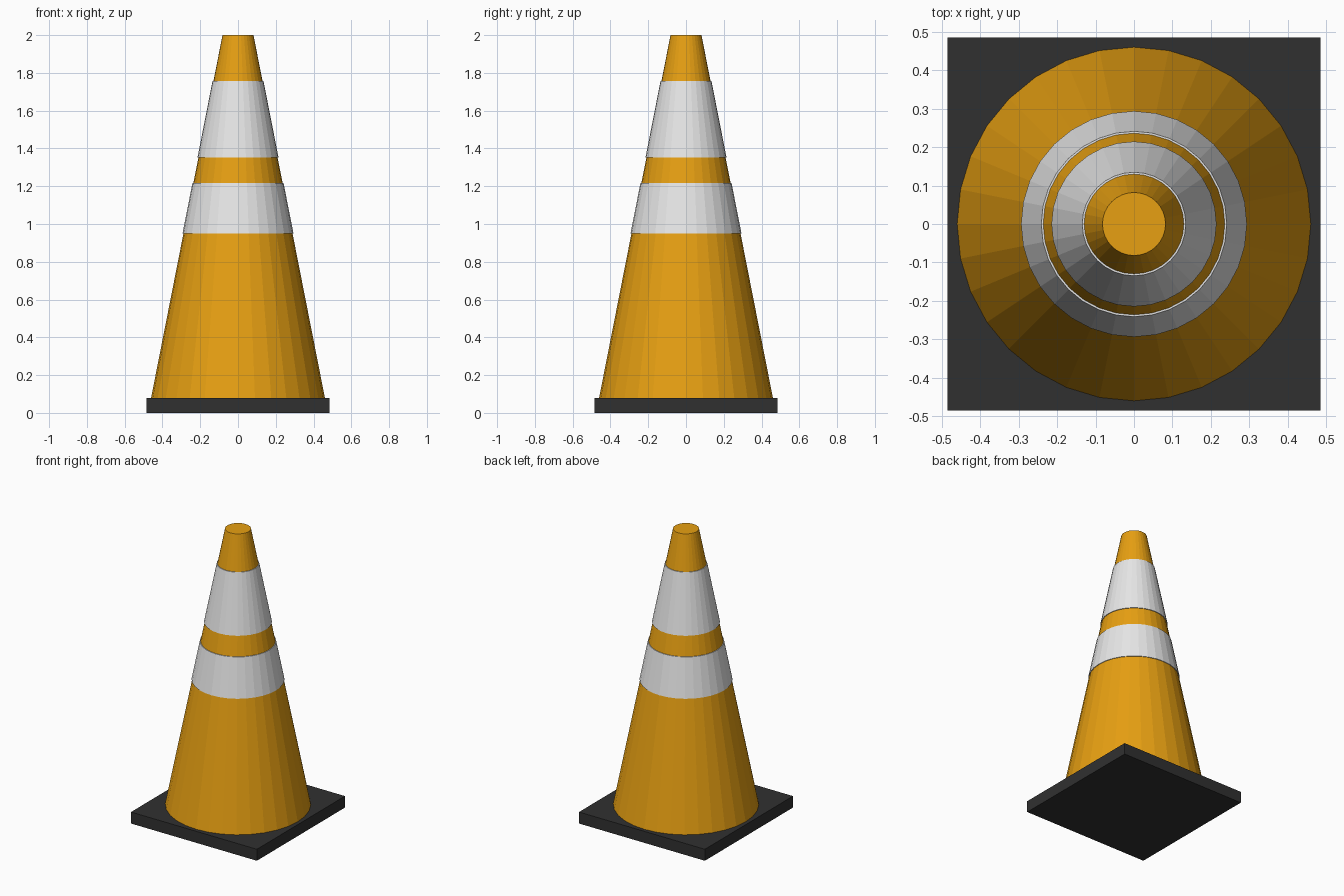
import bpy
import bmesh
from mathutils import Matrix

if "Cube" in bpy.data.objects:
    bpy.data.objects.remove(bpy.data.objects["Cube"], do_unlink=True)

SIDES = 32
BASE_TOP, TIP = 0.08, 2.0
R_BOTTOM, R_TIP = 0.46, 0.082


def material(name, rgb):
    mat = bpy.data.materials.new(name)
    mat.use_nodes = True
    color = (*rgb, 1)
    mat.diffuse_color = color
    mat.node_tree.nodes["Principled BSDF"].inputs["Base Color"].default_value = color
    return mat


def add_object(name, bm, mat):
    bmesh.ops.recalc_face_normals(bm, faces=bm.faces)
    mesh = bpy.data.meshes.new(name)
    bm.to_mesh(mesh)
    bm.free()
    mesh.materials.append(mat)
    obj = bpy.data.objects.new(name, mesh)
    bpy.context.collection.objects.link(obj)
    return obj


def cone_radius(z):
    return R_BOTTOM + (R_TIP - R_BOTTOM) * (z - BASE_TOP) / (TIP - BASE_TOP)


def frustum(name, z0, z1, mat, offset=0.0):
    """Flat-shaded slice of the cone, optionally standing proud of it."""
    bm = bmesh.new()
    bmesh.ops.create_cone(
        bm, cap_ends=True, segments=SIDES,
        radius1=cone_radius(z0) + offset, radius2=cone_radius(z1) + offset,
        depth=z1 - z0, matrix=Matrix.Translation((0, 0, (z0 + z1) / 2)))
    return add_object(name, bm, mat)


orange = material("orange plastic", (0.8, 0.35, 0.006))
white = material("reflective white", (0.8, 0.8, 0.8))
black = material("black rubber", (0.03, 0.03, 0.03))

# Square rubber base
bm = bmesh.new()
bmesh.ops.create_cube(bm, size=1, matrix=Matrix.Translation((0, 0, BASE_TOP / 2))
                      @ Matrix.Diagonal((0.97, 0.97, BASE_TOP, 1)))
add_object("base", bm, black)

# Cone body and its two raised bands
frustum("cone_body", BASE_TOP, TIP, orange)
frustum("lower_band", 0.95, 1.217, white, 0.005)
frustum("upper_band", 1.352, 1.758, white, 0.005)
